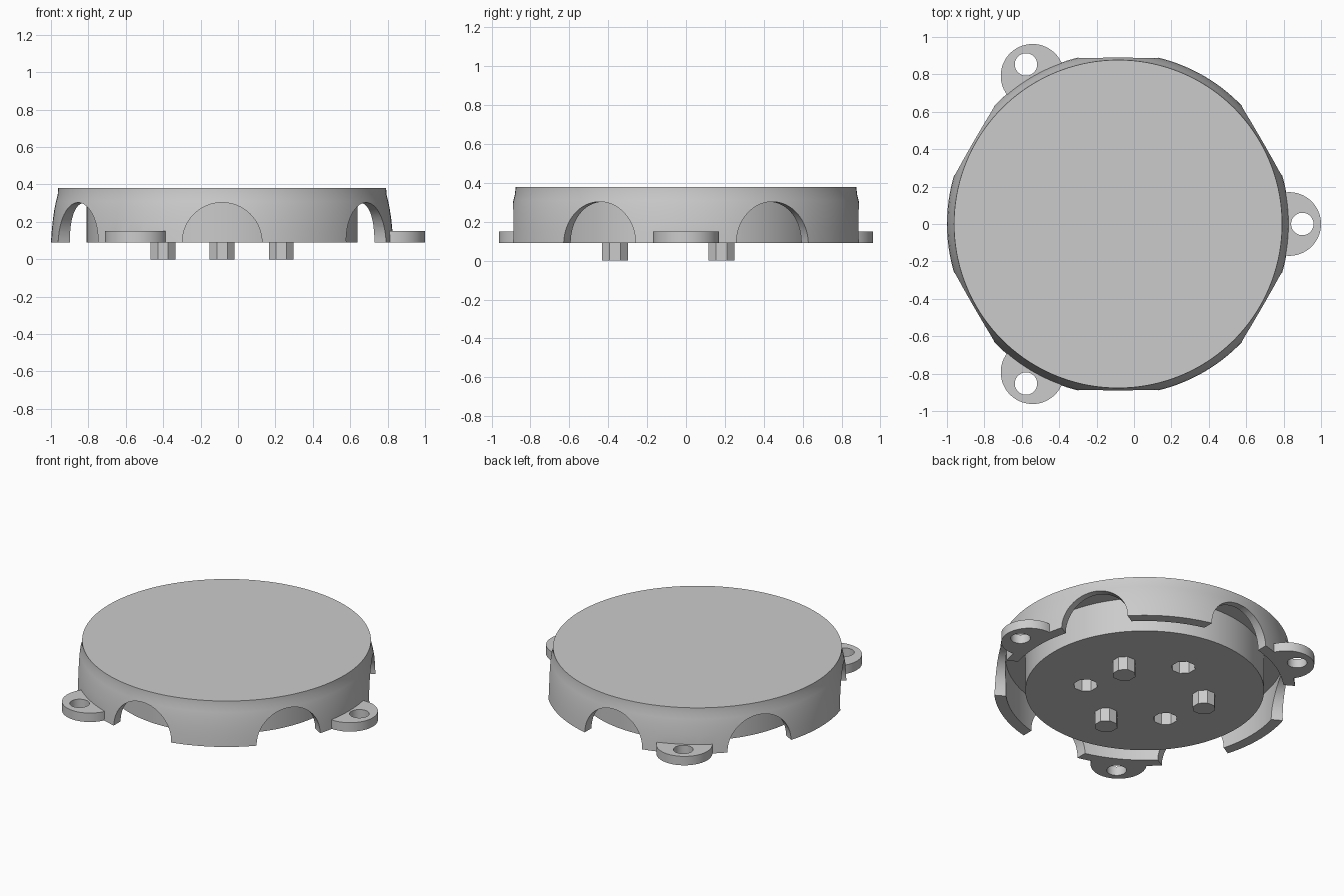
import bpy, bmesh, math
from mathutils import Matrix

if "Cube" in bpy.data.objects:
    bpy.data.objects.remove(bpy.data.objects["Cube"])

CX = -0.085          # axis of the round body
BASE, TOP = 0.09, 0.38

grey = bpy.data.materials.new("light grey")
grey.diffuse_color = (0.6, 0.6, 0.6, 1)
grey.use_nodes = True
grey.node_tree.nodes["Principled BSDF"].inputs["Base Color"].default_value = grey.diffuse_color


def add_object(name, bm):
    bmesh.ops.recalc_face_normals(bm, faces=bm.faces)
    mesh = bpy.data.meshes.new(name)
    bm.to_mesh(mesh)
    bm.free()
    ob = bpy.data.objects.new(name, mesh)
    bpy.context.collection.objects.link(ob)
    mesh.materials.append(grey)
    return ob


def lathe(name, profile, steps=144, closed=False):
    """Spin (radius, z) points round the body axis; open profiles are capped."""
    bm = bmesh.new()
    rings = [[bm.verts.new((CX + r * math.cos(2 * math.pi * i / steps),
                            r * math.sin(2 * math.pi * i / steps), z))
              for i in range(steps)] for r, z in profile]
    pairs = list(zip(rings, rings[1:]))
    if closed:
        pairs.append((rings[-1], rings[0]))
    else:
        bm.faces.new(rings[0])
        bm.faces.new(rings[-1])
    for a, b in pairs:
        for i in range(steps):
            j = (i + 1) % steps
            bm.faces.new((a[i], a[j], b[j], b[i]))
    return add_object(name, bm)


def cylinder(name, radius, z0, z1, dist, angle, sides):
    """Upright cylinder at a polar position round the body axis."""
    a = math.radians(angle)
    bm = bmesh.new()
    bmesh.ops.create_cone(
        bm, cap_ends=True, segments=sides, radius1=radius, radius2=radius, depth=z1 - z0,
        matrix=Matrix.Translation((CX + dist * math.cos(a), dist * math.sin(a), (z0 + z1) / 2))
        @ Matrix.Rotation(math.pi / sides, 4, 'Z'))
    return add_object(name, bm)


def arch_cutter(angle):
    """Horizontal cylinder pointing outwards through the wall."""
    bm = bmesh.new()
    bmesh.ops.create_cone(
        bm, cap_ends=True, segments=64, radius1=0.213, radius2=0.213, depth=0.5,
        matrix=Matrix.Translation((CX, 0, BASE))
        @ Matrix.Rotation(math.radians(angle), 4, 'Z')
        @ Matrix.Translation((1.01, 0, 0)) @ Matrix.Rotation(math.pi / 2, 4, 'Y'))
    return add_object("arch_cutter", bm)


def boolean(target, tool, operation):
    mod = target.modifiers.new("cut", 'BOOLEAN')
    mod.object, mod.operation, mod.solver = tool, operation, 'EXACT'
    bpy.context.view_layer.objects.active = target
    bpy.ops.object.modifier_apply(modifier=mod.name)
    bpy.data.objects.remove(tool)


# round body, slightly flared towards the bottom
body = lathe("round_body", [(0.915, BASE), (0.911, 0.15), (0.905, 0.21), (0.897, 0.265),
                            (0.888, 0.31), (0.879, 0.345), (0.877, TOP)])

# screw tabs
for angle in (0, 120, 240):
    boolean(body, cylinder("tab", 0.17, BASE, 0.15, 0.915, angle, 64), 'UNION')

# groove between the core and the outer wall
boolean(body, lathe("groove", [(0.725, 0.0), (0.845, 0.0), (0.845, 0.32), (0.725, 0.32)],
                    closed=True), 'DIFFERENCE')

# arches through the wall, tab holes and sockets in the core
for k in range(6):
    boolean(body, arch_cutter(30 + 60 * k), 'DIFFERENCE')
for angle in (0, 120, 240):
    boolean(body, cylinder("tab_hole", 0.06, 0.0, 0.2, 0.985, angle, 32), 'DIFFERENCE')
    boolean(body, cylinder("socket", 0.074, 0.0, 0.2, 0.365, angle + 90, 8), 'DIFFERENCE')

# pins under the core
pins = [cylinder("pin", 0.072, 0.0, BASE + 0.01, 0.365, a, 8) for a in (30, 150, 270)]

# smooth shading with sharp edges
bpy.ops.object.select_all(action='DESELECT')
body.select_set(True)
bpy.context.view_layer.objects.active = body
bpy.ops.object.shade_smooth_by_angle(angle=math.radians(30))
